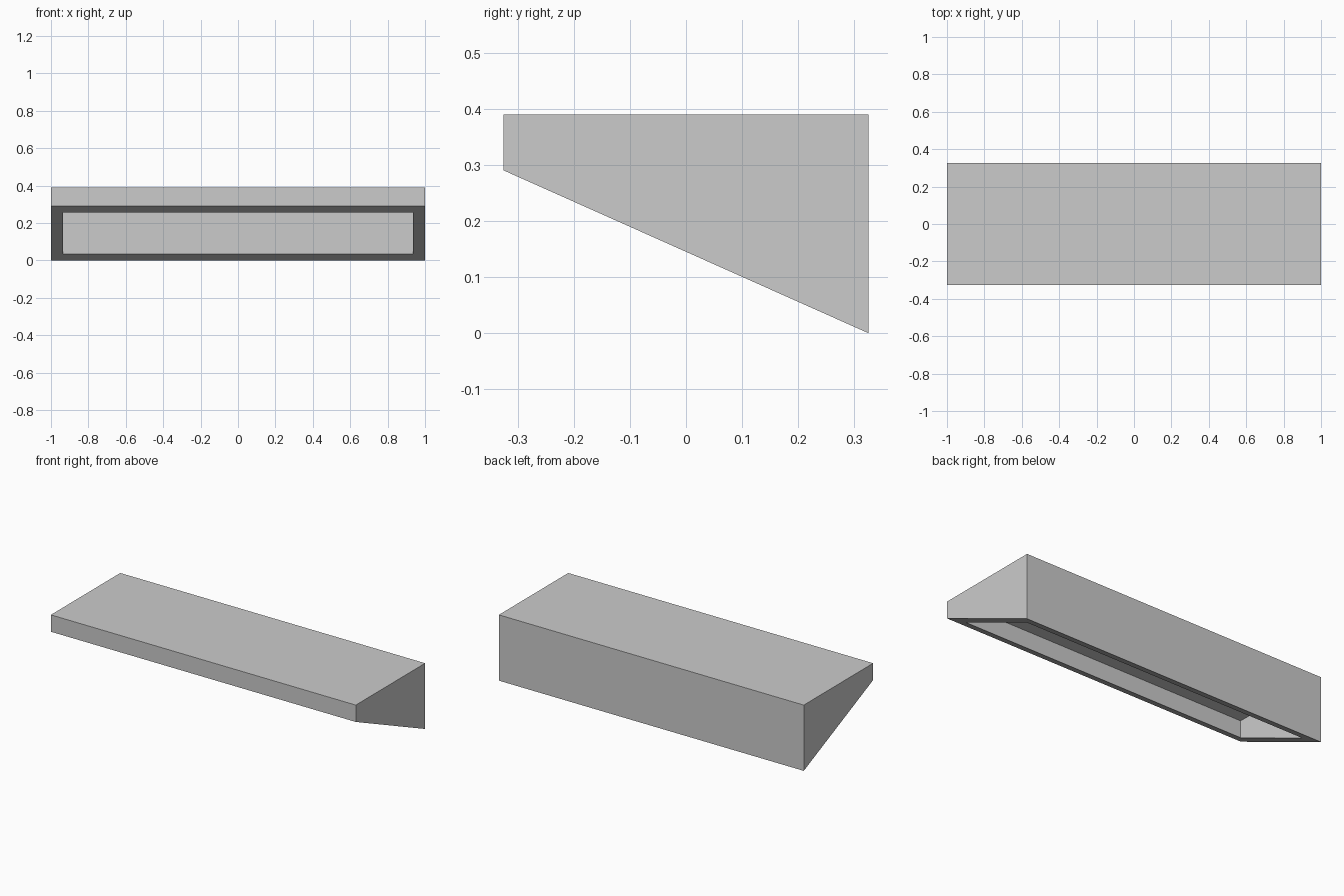
import bpy
import bmesh

# Remove the default object
cube = bpy.data.objects.get("Cube")
if cube:
    bpy.data.objects.remove(cube, do_unlink=True)

HALF_Y, TOP, LIP = 0.325, 0.39, 0.29      # outer depth, height, front lip base
WALL_X, WALL_Y, CEILING = 0.065, 0.075, 0.358

grey = bpy.data.materials.new("plain_grey")
grey.use_nodes = True
colour = (0.6, 0.6, 0.6, 1)
grey.diffuse_color = colour
grey.node_tree.nodes["Principled BSDF"].inputs["Base Color"].default_value = colour


def slope_z(y):
    """Height of the slanted underside at depth y."""
    return LIP * (HALF_Y - y) / (2 * HALF_Y)


def side_loops(bm, half_x, half_y, top):
    """Wedge outline at both ends: front low, back low, back top, front top."""
    outline = [(-half_y, slope_z(-half_y)), (half_y, slope_z(half_y)),
               (half_y, top), (-half_y, top)]
    return [[bm.verts.new((x, y, z)) for y, z in outline] for x in (-half_x, half_x)]


bm = bmesh.new()
outer = side_loops(bm, 1, HALF_Y, TOP)
inner = side_loops(bm, 1 - WALL_X, HALF_Y - WALL_Y, CEILING)

# Outer shell and cavity, both open on the slanted underside
for right, left in (outer, inner):
    bm.faces.new(right)
    bm.faces.new(left)
    for i in (1, 2, 3):
        j = (i + 1) % 4
        bm.faces.new((right[i], right[j], left[j], left[i]))

# Slanted rim joining the shell to the cavity
rings = [(r[0], r[1], l[1], l[0]) for r, l in (outer, inner)]
for i in range(4):
    j = (i + 1) % 4
    bm.faces.new((rings[0][i], rings[0][j], rings[1][j], rings[1][i]))

bmesh.ops.recalc_face_normals(bm, faces=bm.faces)
mesh = bpy.data.meshes.new("hollow_wedge_shelf")
bm.to_mesh(mesh)
bm.free()
mesh.materials.append(grey)
shelf = bpy.data.objects.new("hollow_wedge_shelf", mesh)
bpy.context.collection.objects.link(shelf)
